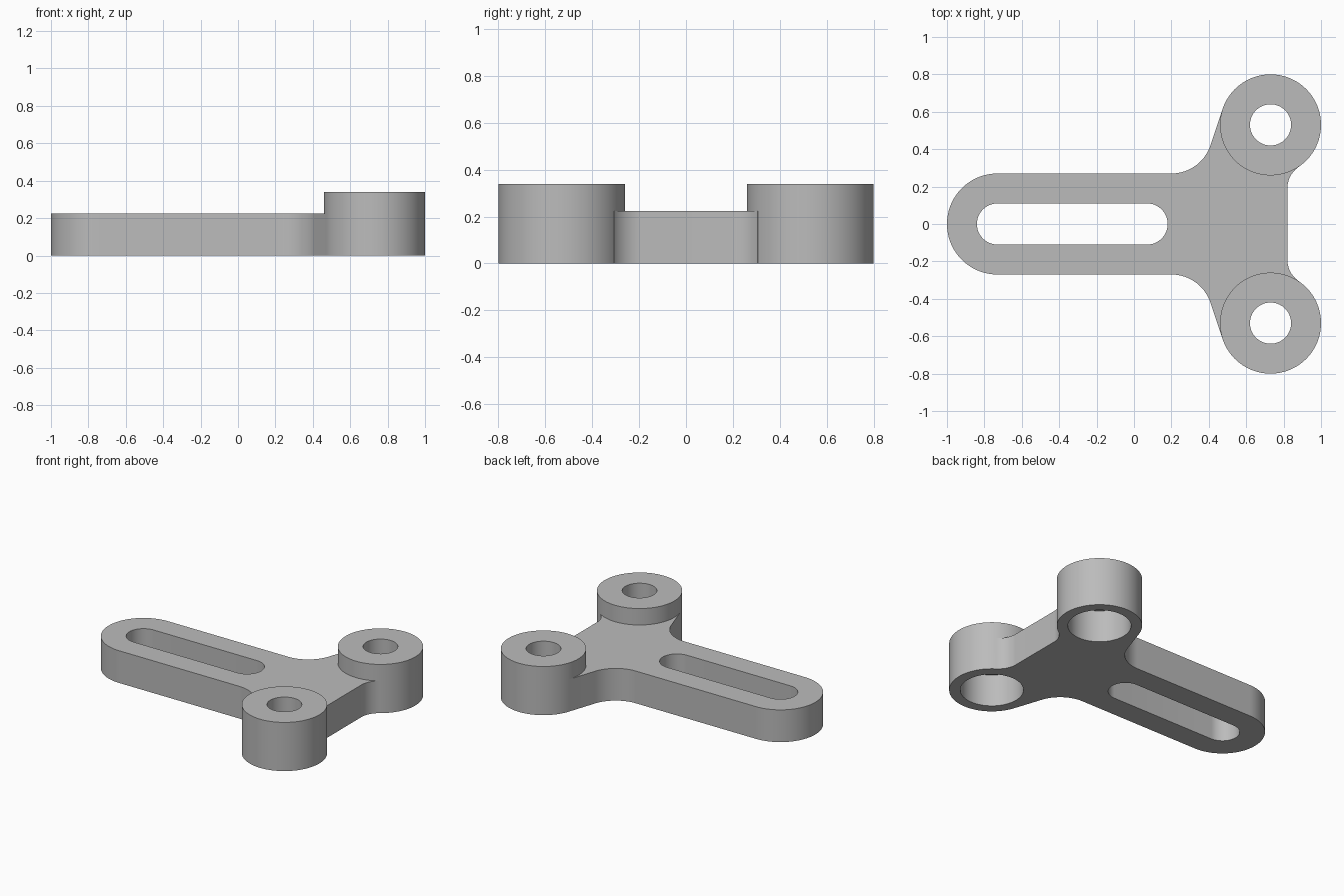
import bpy, bmesh
from math import cos, sin, radians
from mathutils import Vector

cube = bpy.data.objects.get("Cube")
if cube:
    bpy.data.objects.remove(cube, do_unlink=True)

PLATE_H, BOSS_H = 0.225, 0.34
BOSS_X, BOSS_Y = 0.73, 0.53
OUTER_R, BORE_R, HOLE_R = 0.27, 0.2, 0.11

grey = bpy.data.materials.new("plain grey")
grey.use_nodes = True
grey.diffuse_color = (0.5, 0.5, 0.5, 1)
grey.node_tree.nodes["Principled BSDF"].inputs["Base Color"].default_value = (0.5, 0.5, 0.5, 1)


def arc(cx, cy, r, start, end, steps=24):
    """Points along an arc, angles in degrees."""
    angles = [radians(start + (end - start) * i / steps) for i in range(steps + 1)]
    return [(cx + r * cos(a), cy + r * sin(a)) for a in angles]


def prism(name, outline, z0, z1):
    """Extrude a flat outline upwards."""
    bm = bmesh.new()
    face = bm.faces.new([bm.verts.new((x, y, z0)) for x, y in outline])
    top = bmesh.ops.extrude_face_region(bm, geom=[face])["geom"]
    verts = [v for v in top if isinstance(v, bmesh.types.BMVert)]
    bmesh.ops.translate(bm, verts=verts, vec=(0, 0, z1 - z0))
    bmesh.ops.recalc_face_normals(bm, faces=bm.faces)
    mesh = bpy.data.meshes.new(name)
    bm.to_mesh(mesh)
    bm.free()
    mesh.materials.append(grey)
    obj = bpy.data.objects.new(name, mesh)
    bpy.context.collection.objects.link(obj)
    return obj


def disc(name, x, y, r, z0, z1):
    return prism(name, arc(x, y, r, 0, 360, 96)[:-1], z0, z1)


def combine(target, tool, operation):
    """Apply a boolean, then discard the helper."""
    tool.hide_render = True
    mod = target.modifiers.new(operation.title(), 'BOOLEAN')
    mod.operation, mod.solver, mod.object = operation, 'EXACT', tool
    bpy.ops.object.select_all(action='DESELECT')
    bpy.context.view_layer.objects.active = target
    target.select_set(True)
    bpy.ops.object.modifier_apply(modifier=mod.name)
    bpy.data.objects.remove(tool, do_unlink=True)


# Plate outline, upper half: rounded end, armpit fillet, boss, rear fillet
half = arc(-0.73, 0, OUTER_R, 180, 90)
half += arc(0.2, 0.49, 0.22, -90, -18.5)
edge = Vector((cos(radians(161.5)), sin(radians(161.5)))) * OUTER_R
half += [(BOSS_X + edge.x, BOSS_Y + edge.y), (BOSS_X, BOSS_Y)]
half += arc(0.96, 0.19, 0.14, 124, 180, 16)
mirrored = [(x, -y) for x, y in reversed(half[1:])]
bracket = prism("bracket", half + mirrored, 0, PLATE_H)

# Slot along the arm
slot = arc(0.07, 0, HOLE_R, -90, 90) + arc(-0.73, 0, HOLE_R, 90, 270)
combine(bracket, prism("slot_cutter", slot, -0.1, 0.5), 'DIFFERENCE')

# Bosses with a wide bore below and a narrow hole through the top
for side in (-1, 1):
    y = side * BOSS_Y
    combine(bracket, disc("boss", BOSS_X, y, OUTER_R, 0, BOSS_H), 'UNION')
    combine(bracket, disc("bore_cutter", BOSS_X, y, BORE_R, -0.1, PLATE_H), 'DIFFERENCE')
    combine(bracket, disc("hole_cutter", BOSS_X, y, HOLE_R, 0.1, 0.5), 'DIFFERENCE')

bpy.ops.object.shade_smooth_by_angle(angle=radians(30))
